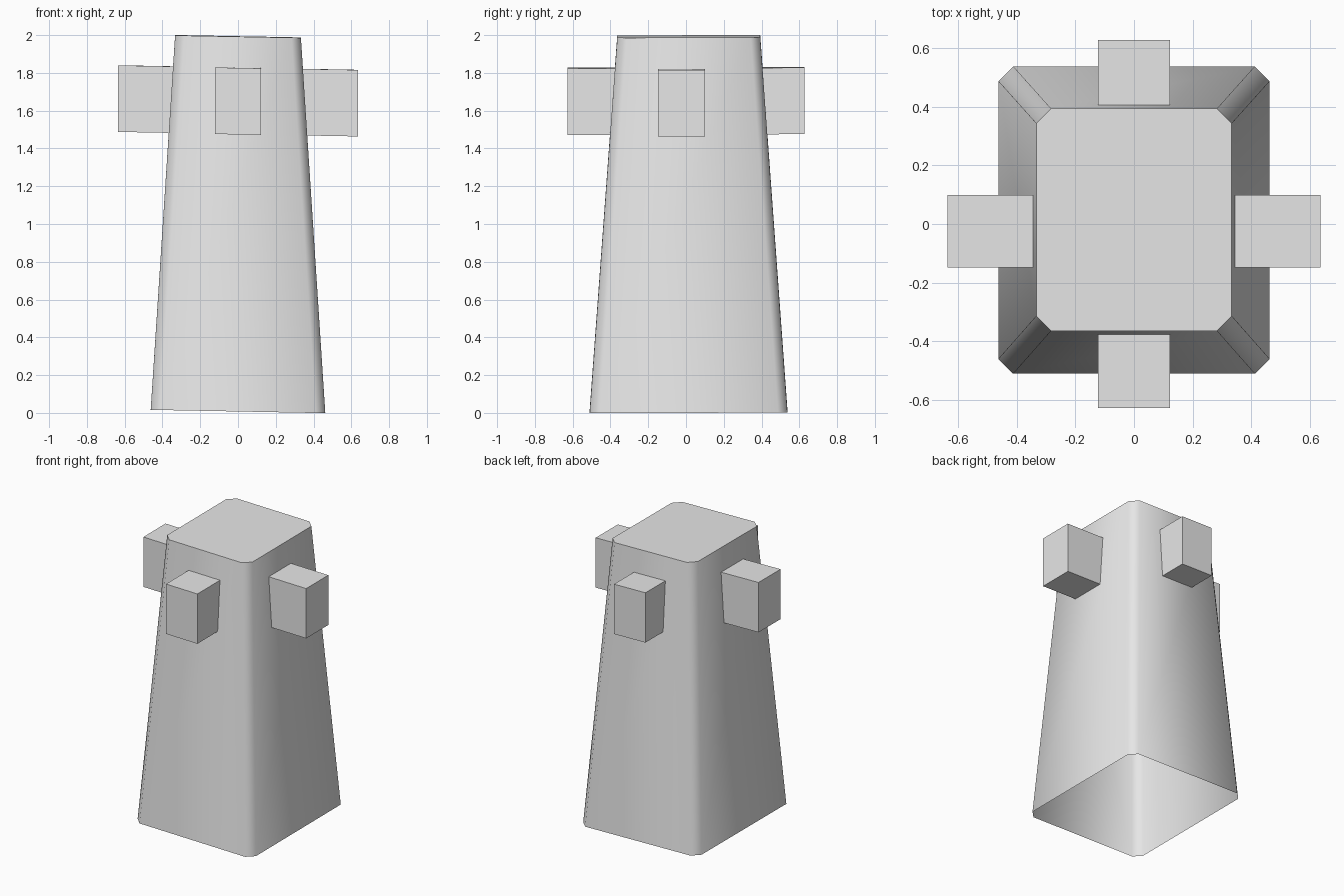
import bpy, bmesh, math

cube = bpy.data.objects.get("Cube")
if cube:
    bpy.data.objects.remove(cube, do_unlink=True)

grey = bpy.data.materials.new("light_grey")
grey.use_nodes = True
colour = (0.8, 0.8, 0.8, 1)
grey.diffuse_color = colour
grey.node_tree.nodes["Principled BSDF"].inputs["Base Color"].default_value = colour

LEAN_X, LEAN_Y = -0.019, 0.003   # slight slope of all level edges


def finish(name, bm):
    """Apply the slope and turn the mesh into a shaded object."""
    for v in bm.verts:
        v.co.z += LEAN_X * v.co.x + LEAN_Y * v.co.y
    bmesh.ops.recalc_face_normals(bm, faces=bm.faces)
    mesh = bpy.data.meshes.new(name)
    bm.to_mesh(mesh)
    bm.free()
    mesh.materials.append(grey)
    obj = bpy.data.objects.new(name, mesh)
    bpy.context.collection.objects.link(obj)
    bpy.ops.object.select_all(action='DESELECT')
    obj.select_set(True)
    bpy.context.view_layer.objects.active = obj
    bpy.ops.object.shade_smooth_by_angle(angle=math.radians(60))


def ring(bm, hx, y0, y1, z, c=0.05):
    """Rectangle with cut corners."""
    pts = [(-hx + c, y0), (hx - c, y0), (hx, y0 + c), (hx, y1 - c),
           (hx - c, y1), (-hx + c, y1), (-hx, y1 - c), (-hx, y0 + c)]
    return [bm.verts.new((x, y, z)) for x, y in pts]


# Tapered tower, closed on top and open below
bm = bmesh.new()
low = ring(bm, 0.462, -0.51, 0.537, 0.009)
high = ring(bm, 0.333, -0.364, 0.393, 1.993)
for i in range(8):
    j = (i + 1) % 8
    bm.faces.new((low[i], low[j], high[j], high[i]))
bm.faces.new(high)
finish("tower_body", bm)

# Cross of square arms: a block with its four sides drawn out
bm = bmesh.new()
block = bmesh.ops.create_cube(bm, size=1)
for v in block["verts"]:
    v.co.x *= 0.245
    v.co.y = v.co.y * 0.247 - 0.024
    v.co.z = v.co.z * 0.352 + 1.652
bm.normal_update()
sides = [f for f in bm.faces if abs(f.normal.z) < 0.5]
for face in sides:
    n = face.normal.copy()
    arm = bmesh.ops.extrude_discrete_faces(bm, faces=[face])["faces"][0]
    for v in arm.verts:
        if abs(n.x) > 0.5:
            v.co.x = math.copysign(0.636, n.x)
        else:
            v.co.y = math.copysign(0.628, n.y)
bmesh.ops.remove_doubles(bm, verts=bm.verts, dist=0.0001)
finish("cross_arms", bm)
